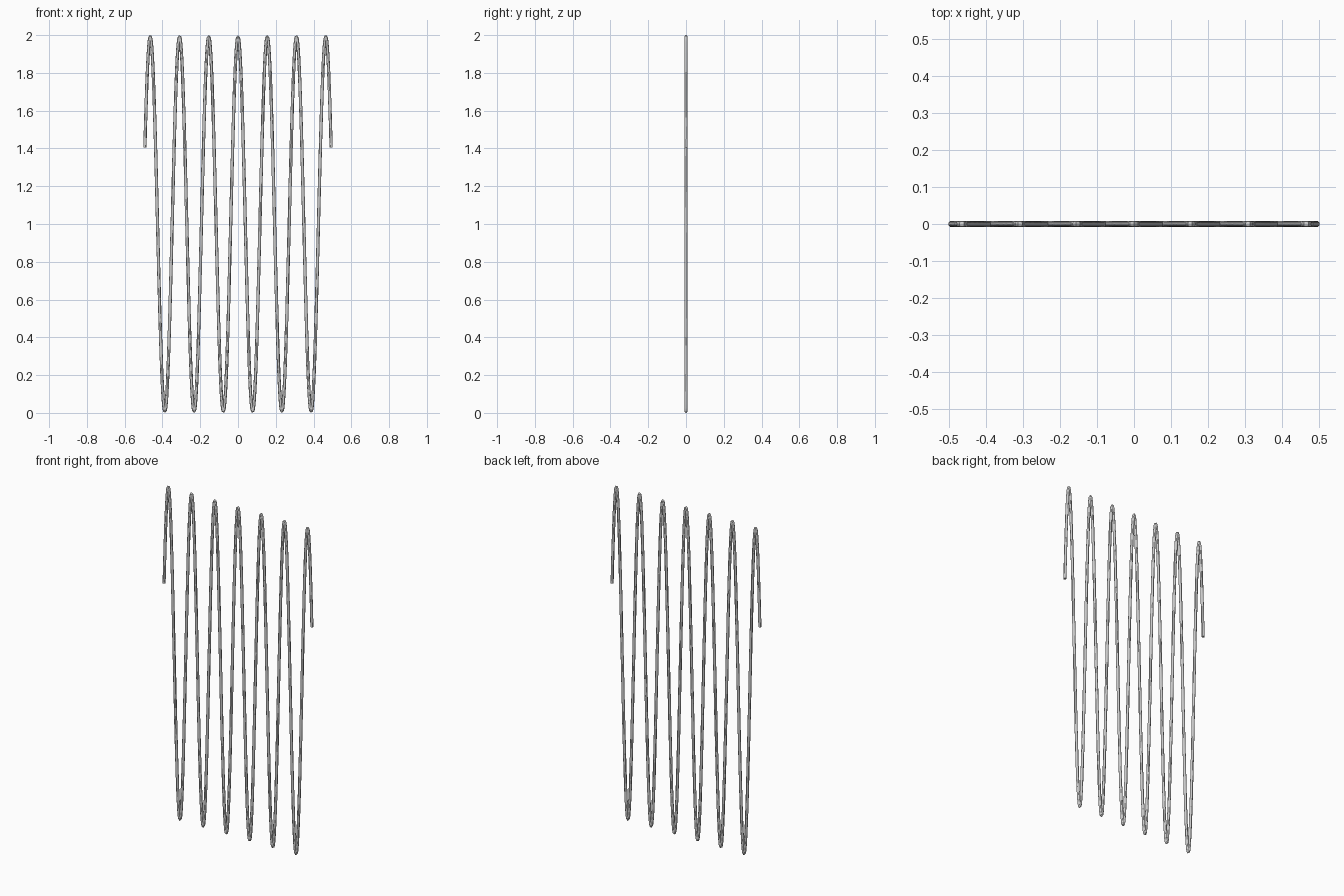
import bpy
from math import cos

if "Cube" in bpy.data.objects:
    bpy.data.objects.remove(bpy.data.objects["Cube"])

RADIUS = 0.0085     # tube radius
HALF = 0.493        # half width of the path
AMP = 1 - RADIUS    # wave height about z = 1
STEPS = 400

# wave path: cosine with 20 radians on each side of the centre
curve = bpy.data.curves.new("wave_tube", 'CURVE')
curve.dimensions = '3D'
path = curve.splines.new('POLY')
path.points.add(STEPS)
for i, p in enumerate(path.points):
    t = 2 * i / STEPS - 1
    p.co = (HALF * t, 0, 1 + AMP * cos(20 * t), 1)

# round section with closed ends
curve.bevel_depth = RADIUS
curve.bevel_resolution = 4
curve.use_fill_caps = True

tube = bpy.data.objects.new("wave_tube", curve)
bpy.context.collection.objects.link(tube)
bpy.context.view_layer.objects.active = tube
tube.select_set(True)
bpy.ops.object.convert(target='MESH')
bpy.ops.object.shade_smooth_by_angle()
